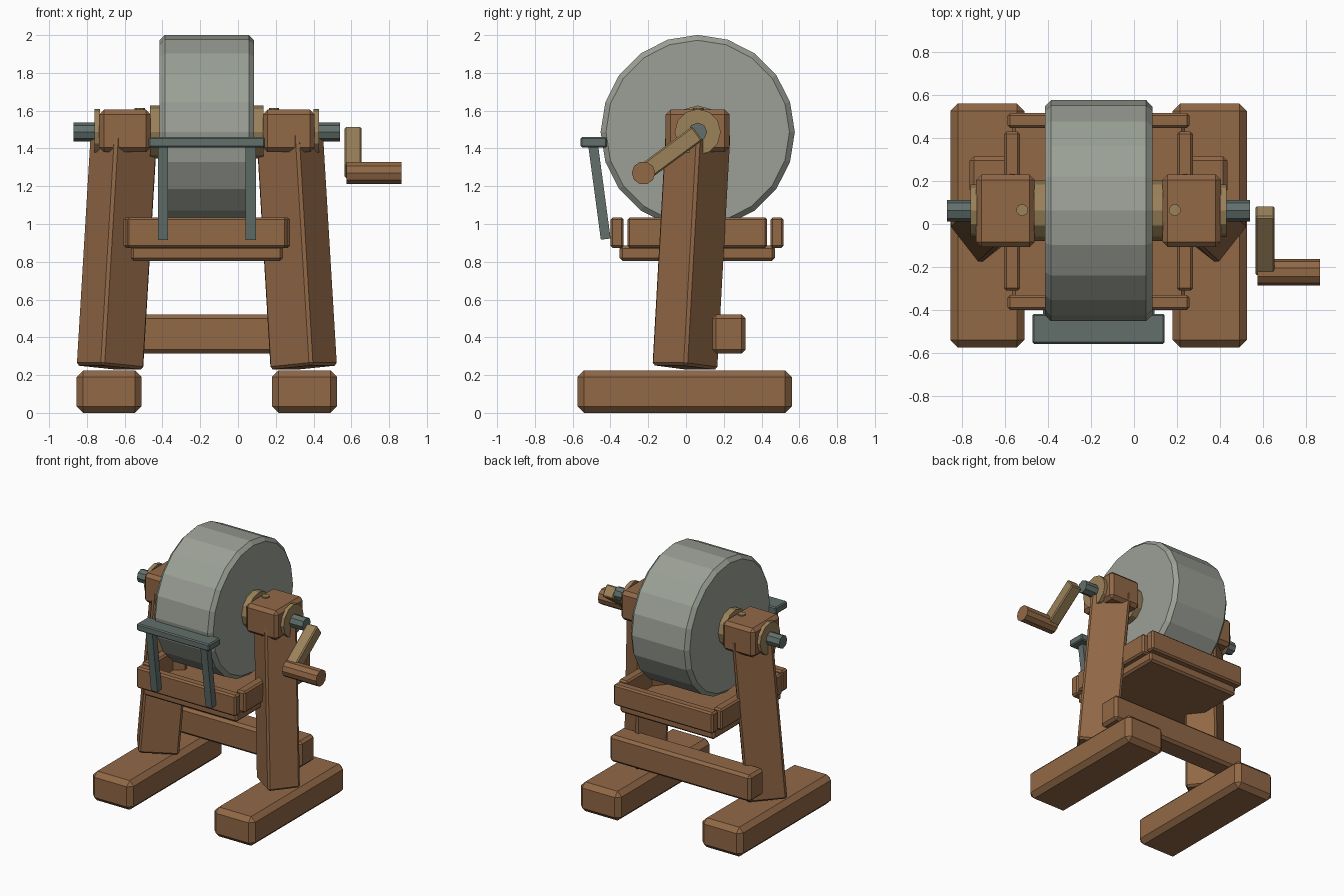
import bpy, bmesh
from math import radians
from mathutils import Matrix, Vector

if "Cube" in bpy.data.objects:
    bpy.data.objects.remove(bpy.data.objects["Cube"])

MID = -0.165            # symmetry plane of the frame
AXLE = Vector((MID, 0.062, 1.487))


def material(name, rgb):
    m = bpy.data.materials.new(name)
    m.use_nodes = True
    m.diffuse_color = (*rgb, 1)
    m.node_tree.nodes["Principled BSDF"].inputs["Base Color"].default_value = (*rgb, 1)
    return m


WOOD = material("brown wood", (0.283, 0.138, 0.061))
STONE = material("grey stone", (0.328, 0.352, 0.305))
TAN = material("tan wood", (0.328, 0.223, 0.102))
METAL = material("dark metal", (0.122, 0.162, 0.150))


def finish(name, bm, mat, bevel):
    me = bpy.data.meshes.new(name)
    bm.to_mesh(me)
    bm.free()
    me.materials.append(mat)
    ob = bpy.data.objects.new(name, me)
    bpy.context.collection.objects.link(ob)
    if bevel:
        mod = ob.modifiers.new("chamfer", 'BEVEL')
        mod.width = bevel
        mod.segments = 1
        mod.limit_method = 'ANGLE'
        mod.angle_limit = radians(50)
    return ob


def box(name, x, y, z, mat, bevel=0.0):
    """Box from its ranges on each axis."""
    bm = bmesh.new()
    bmesh.ops.create_cube(bm, size=1)
    for v in bm.verts:
        v.co = Vector([(a + b) / 2 + c * (b - a) for c, (a, b) in zip(v.co, (x, y, z))])
    return finish(name, bm, mat, bevel)


def beam(name, start, end, width, depth, mat, twist=0.0, bevel=0.0):
    """Square-cut bar between two points."""
    start, end = Vector(start), Vector(end)
    axis = end - start
    bm = bmesh.new()
    bmesh.ops.create_cube(bm, size=1)
    turn = Vector((0, 0, 1)).rotation_difference(axis).to_matrix().to_4x4()
    bm.transform(Matrix.Translation((start + end) / 2) @ turn
                 @ Matrix.Rotation(radians(twist), 4, 'Z')
                 @ Matrix.Diagonal((width, depth, axis.length, 1)))
    return finish(name, bm, mat, bevel)


def rod(name, x, y, z, radius, sides, mat, bevel=0.0):
    """Cylinder along x."""
    bm = bmesh.new()
    bmesh.ops.create_cone(bm, cap_ends=True, segments=sides, radius1=radius,
                          radius2=radius, depth=x[1] - x[0])
    bm.transform(Matrix.Translation((sum(x) / 2, y, z)) @ Matrix.Rotation(radians(90), 4, 'Y'))
    return finish(name, bm, mat, bevel)


def mirrored(ob, name):
    """Copy across the frame's symmetry plane."""
    twin = ob.copy()
    twin.data = ob.data.copy()
    twin.name = name
    bpy.context.collection.objects.link(twin)
    bm = bmesh.new()
    bm.from_mesh(twin.data)
    for v in bm.verts:
        v.co.x = 2 * MID - v.co.x
    bmesh.ops.reverse_faces(bm, faces=bm.faces)
    bm.to_mesh(twin.data)
    bm.free()


def pair(part, ob):
    ob.name = "left_" + part
    mirrored(ob, "right_" + part)


# Frame: feet, twisted leaning legs, back stretcher
pair("foot", box("foot", (0.18, 0.525), (-0.575, 0.56), (0, 0.225), WOOD, 0.035))
pair("leg", beam("leg", (0.348, -0.006, 0.24), (0.273, 0.064, 1.49),
                 0.235, 0.286, WOOD, 52, 0.015))
box("back_stretcher", (-0.765, 0.435), (0.14, 0.315), (0.315, 0.52), WOOD, 0.02)

# Bearing blocks, pegs and collars
pair("bearing_block", box("block", (0.132, 0.405), (-0.108, 0.23), (1.38, 1.605), WOOD, 0.025))
peg = bmesh.new()
bmesh.ops.create_cone(peg, cap_ends=True, segments=10, radius1=0.028, radius2=0.028, depth=0.05)
peg.transform(Matrix.Translation((0.19, 0.065, 1.59)))
pair("peg", finish("peg", peg, TAN, 0))
pair("outer_collar", rod("collar", (0.4, 0.43), *AXLE.yz, 0.122, 12, TAN))
pair("inner_flange", rod("flange", (0.08, 0.135), *AXLE.yz, 0.14, 12, TAN))

# Grinding wheel on its axle
rod("grinding_wheel", (-0.415, 0.085), *AXLE.yz, 0.514, 20, STONE, 0.028)
rod("axle", (-0.87, 0.54), *AXLE.yz, 0.05, 8, METAL)

# Crank
beam("crank_arm", (0.61, 0.06, 1.48), (0.61, -0.215, 1.277), 0.09, 0.092, TAN, bevel=0.008)
rod("crank_handle", (0.575, 0.865), -0.225, 1.27, 0.062, 10, WOOD)

# Water trough
box("trough_floor", (-0.567, 0.237), (-0.352, 0.47), (0.805, 0.885), WOOD, 0.015)
for name, y in (("front", (-0.4, -0.33)), ("back", (0.447, 0.517))):
    box("trough_" + name, (-0.588, 0.258), y, (0.873, 1.035), WOOD, 0.012)
pair("trough_side", box("side", (0.2, 0.275), (-0.31, 0.43), (0.873, 1.035), WOOD, 0.012))

# Tool rest
box("tool_rest", (-0.473, 0.143), (-0.558, -0.418), (1.405, 1.46), METAL, 0.008)
pair("rest_post", beam("post", (0.067, -0.425, 0.92), (0.067, -0.492, 1.42), 0.055, 0.052, METAL))
